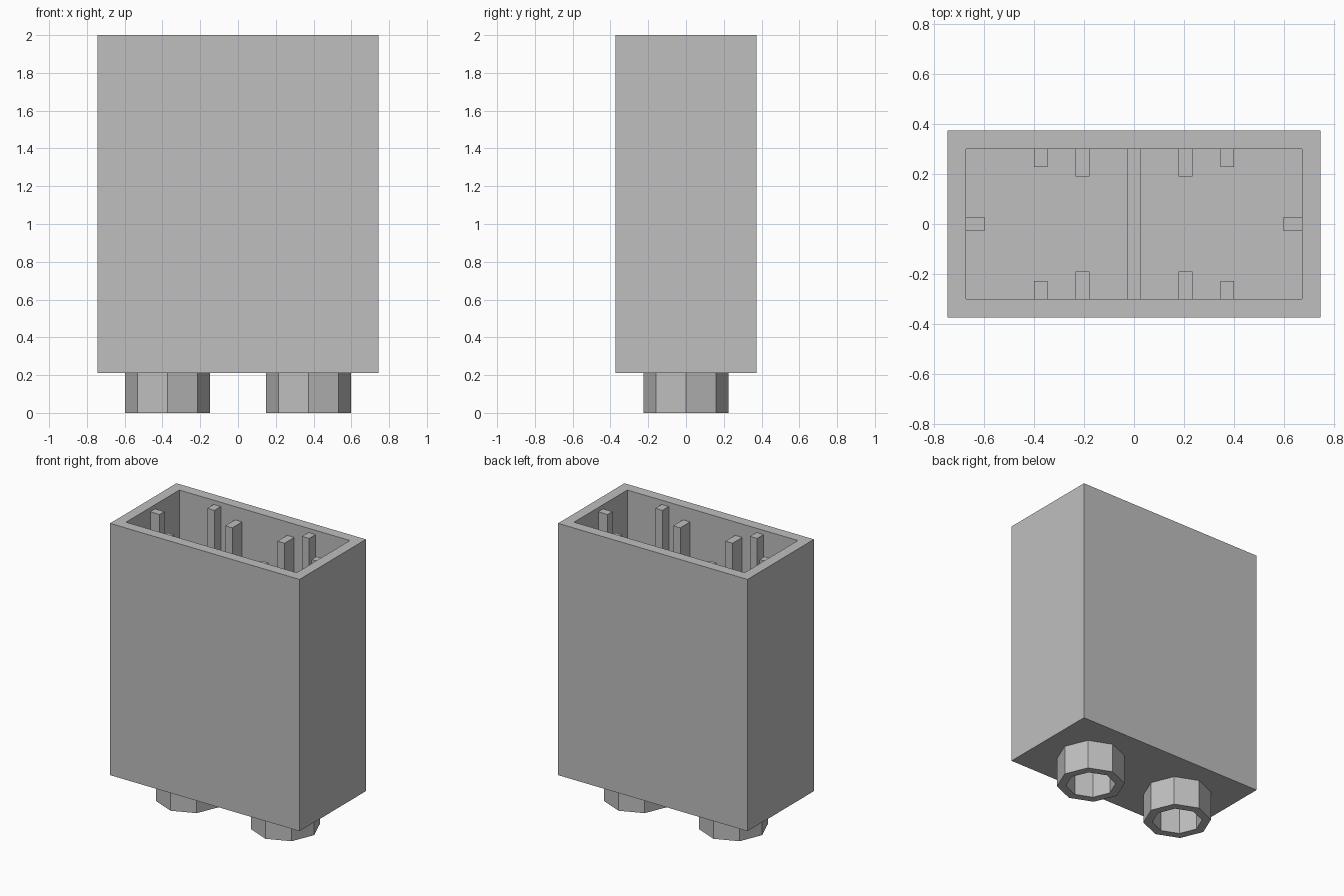
import bpy, bmesh, math
from mathutils import Matrix

if "Cube" in bpy.data.objects:
    bpy.data.objects.remove(bpy.data.objects["Cube"], do_unlink=True)

grey = bpy.data.materials.new("plain grey")
grey.use_nodes = True
COLOUR = (0.52, 0.52, 0.52, 1)
grey.diffuse_color = COLOUR
grey.node_tree.nodes["Principled BSDF"].inputs["Base Color"].default_value = COLOUR

HALF_X, HALF_Y = 0.745, 0.373
WALL = 0.074
BASE, TOP = 0.21, 2.0
FLOOR = BASE + WALL
IN_X, IN_Y = HALF_X - WALL, HALF_Y - WALL


def finish(name, bm):
    bmesh.ops.recalc_face_normals(bm, faces=bm.faces)
    mesh = bpy.data.meshes.new(name)
    bm.to_mesh(mesh)
    bm.free()
    mesh.materials.append(grey)
    obj = bpy.data.objects.new(name, mesh)
    bpy.context.collection.objects.link(obj)
    return obj


def box(name, x0, x1, y0, y1, z0, z1):
    bm = bmesh.new()
    place = Matrix.Translation(((x0 + x1) / 2, (y0 + y1) / 2, (z0 + z1) / 2))
    size = Matrix.Diagonal((abs(x1 - x0), abs(y1 - y0), z1 - z0, 1))
    bmesh.ops.create_cube(bm, size=1, matrix=place @ size)
    return finish(name, bm)


# Open-topped shell: nested rectangular rings joined by quads
bm = bmesh.new()
rings = []
for hx, hy, z in ((HALF_X, HALF_Y, BASE), (HALF_X, HALF_Y, TOP),
                  (IN_X, IN_Y, TOP), (IN_X, IN_Y, FLOOR)):
    rings.append([bm.verts.new((sx * hx, sy * hy, z))
                  for sx, sy in ((-1, -1), (1, -1), (1, 1), (-1, 1))])
for a, b in zip(rings, rings[1:]):
    for i in range(4):
        j = (i + 1) % 4
        bm.faces.new((a[i], a[j], b[j], b[i]))
bm.faces.new(rings[0])
bm.faces.new(rings[-1])
finish("shell", bm)

# Hollow octagonal feet
for side, x in (("right", -0.373), ("left", 0.373)):
    bm = bmesh.new()
    rings = []
    for radius, z in ((0.225, BASE), (0.225, 0), (0.165, 0), (0.165, BASE - 0.002)):
        rings.append([bm.verts.new((x + radius * math.cos(k * math.pi / 4),
                                    radius * math.sin(k * math.pi / 4), z))
                      for k in range(8)])
    for a, b in zip(rings, rings[1:]):
        for i in range(8):
            j = (i + 1) % 8
            bm.faces.new((a[i], a[j], b[j], b[i]))
    bm.faces.new(rings[0])
    bm.faces.new(rings[-1])
    finish(side + "_foot", bm)

# Inner ribs along the walls
for side, sx in (("right", -1), ("left", 1)):
    box(side + "_end_rib", sx * 0.598, sx * IN_X, -0.027, 0.027, FLOOR, 1.97)
    for face, sy in (("front", -1), ("back", 1)):
        box(f"{face}_{side}_outer_rib", sx * 0.345, sx * 0.4,
            sy * 0.227, sy * IN_Y, FLOOR, 1.97)
        box(f"{face}_{side}_inner_rib", sx * 0.178, sx * 0.233,
            sy * 0.19, sy * IN_Y, FLOOR, 1.905)

# Middle partition
box("partition", -0.027, 0.027, -IN_Y, IN_Y, FLOOR, 1.2)
